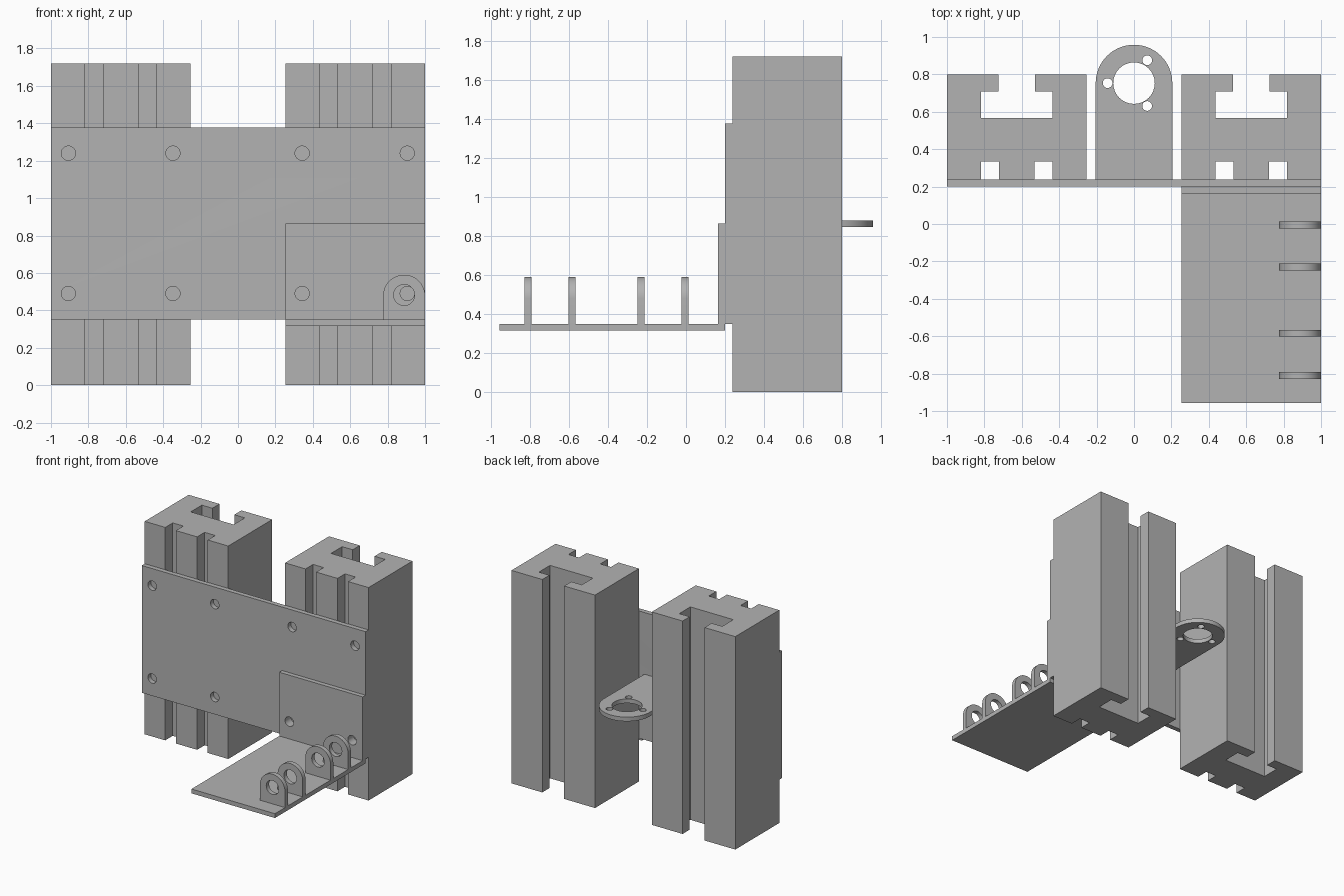
import bpy, bmesh
from math import sin, cos, pi, radians
from mathutils import Matrix

old = bpy.data.objects.get("Cube")
if old:
    bpy.data.objects.remove(old, do_unlink=True)

grey = bpy.data.materials.new("plain grey")
grey.use_nodes = True
tone = (0.45, 0.45, 0.45, 1)
grey.diffuse_color = tone
grey.node_tree.nodes["Principled BSDF"].inputs["Base Color"].default_value = tone


def arc(cx, cy, r, start=0, end=2 * pi, n=32):
    """Points along an arc; the end point is left out of a full circle."""
    full = end - start > 6.28
    return [(cx + r * cos(start + (end - start) * i / n),
             cy + r * sin(start + (end - start) * i / n))
            for i in range(n if full else n + 1)]


def rect(x0, y0, x1, y1):
    return [(x0, y0), (x1, y0), (x1, y1), (x0, y1)]


def arch(cx, half, base, centre):
    """Outline with a straight foot and a half round top."""
    return [(cx - half, base), (cx + half, base)] + arc(cx, centre, half, 0, pi)


def extrude(name, outline, low, high, holes=(), upright=False):
    """Extrude a profile with holes along z, or along y when upright."""
    curve = bpy.data.curves.new(name, "CURVE")
    curve.dimensions = "2D"
    curve.fill_mode = "BOTH"
    curve.extrude = (high - low) / 2
    for loop in [outline, *holes]:
        spline = curve.splines.new("POLY")
        spline.points.add(len(loop) - 1)
        for point, (u, v) in zip(spline.points, loop):
            point.co = (u, v, 0, 1)
        spline.use_cyclic_u = True
    helper = bpy.data.objects.new(name + " profile", curve)
    bpy.context.collection.objects.link(helper)
    graph = bpy.context.evaluated_depsgraph_get()
    mesh = bpy.data.meshes.new_from_object(helper.evaluated_get(graph))
    bpy.data.objects.remove(helper, do_unlink=True)

    middle = (low + high) / 2
    if upright:
        place = Matrix.Translation((0, middle, 0)) @ Matrix.Rotation(pi / 2, 4, "X")
    else:
        place = Matrix.Translation((0, 0, middle))
    bm = bmesh.new()
    bm.from_mesh(mesh)
    bmesh.ops.remove_doubles(bm, verts=bm.verts, dist=0.0001)
    bm.transform(place)
    bmesh.ops.recalc_face_normals(bm, faces=bm.faces)
    bm.to_mesh(mesh)
    bm.free()

    mesh.materials.clear()
    mesh.materials.append(grey)
    obj = bpy.data.objects.new(name, mesh)
    bpy.context.collection.objects.link(obj)
    bpy.ops.object.select_all(action="DESELECT")
    obj.select_set(True)
    bpy.context.view_layer.objects.active = obj
    bpy.ops.object.shade_smooth_by_angle(angle=radians(30))
    return obj


BACK, FACE, FRONT = 0.238, 0.2, 0.164   # layers of the mounting plates

# Slotted rails: two front grooves and a T slot at the back
half_rail = [(0, BACK), (0.095, BACK), (0.095, 0.334), (0.19, 0.334), (0.19, BACK),
             (0.373, BACK), (0.373, 0.799), (0.098, 0.799), (0.098, 0.708),
             (0.192, 0.708), (0.192, 0.566), (0, 0.566)]
for side, centre in (("left", 0.627), ("right", -0.627)):
    profile = [(centre + x, y) for x, y in half_rail[1:-1]]
    profile += [(centre - x, y) for x, y in reversed(half_rail[1:-1])]
    extrude(side + "_rail", profile, 0, 1.72)

# Cross plate with eight bolt holes
bolts = [arc(x, z, 0.038) for z in (0.49, 1.24) for x in (-0.907, -0.348, 0.343, 0.905)]
extrude("cross_plate", rect(-1, 0.35, 1, 1.378), FACE, BACK, bolts, upright=True)

# Angle bracket: bolted upright and shelf
extrude("bracket_upright", rect(0.254, 0.35, 1, 0.865), FRONT, FACE, bolts[2:4], upright=True)
extrude("bracket_shelf", rect(0.254, -0.957, 1, FACE), 0.315, 0.35)

# Bearing lugs on the shelf
for i, y in enumerate((-0.81, -0.584, -0.23, -0.005)):
    extrude(f"shelf_lug_{i + 1}", arch(0.888, 0.112, 0.35, 0.478),
            y - 0.018, y + 0.018, [arc(0.888, 0.482, 0.056)], upright=True)

# Round ended arm at the back, with a bore and three screw holes
screws = [arc(0.141 * cos(a), 0.753 + 0.141 * sin(a), 0.026, n=20)
          for a in (pi / 3, pi, -pi / 3)]
extrude("motor_arm", arch(0, 0.205, BACK, 0.753), 0.846, 0.88,
        [arc(0, 0.753, 0.111)] + screws)
